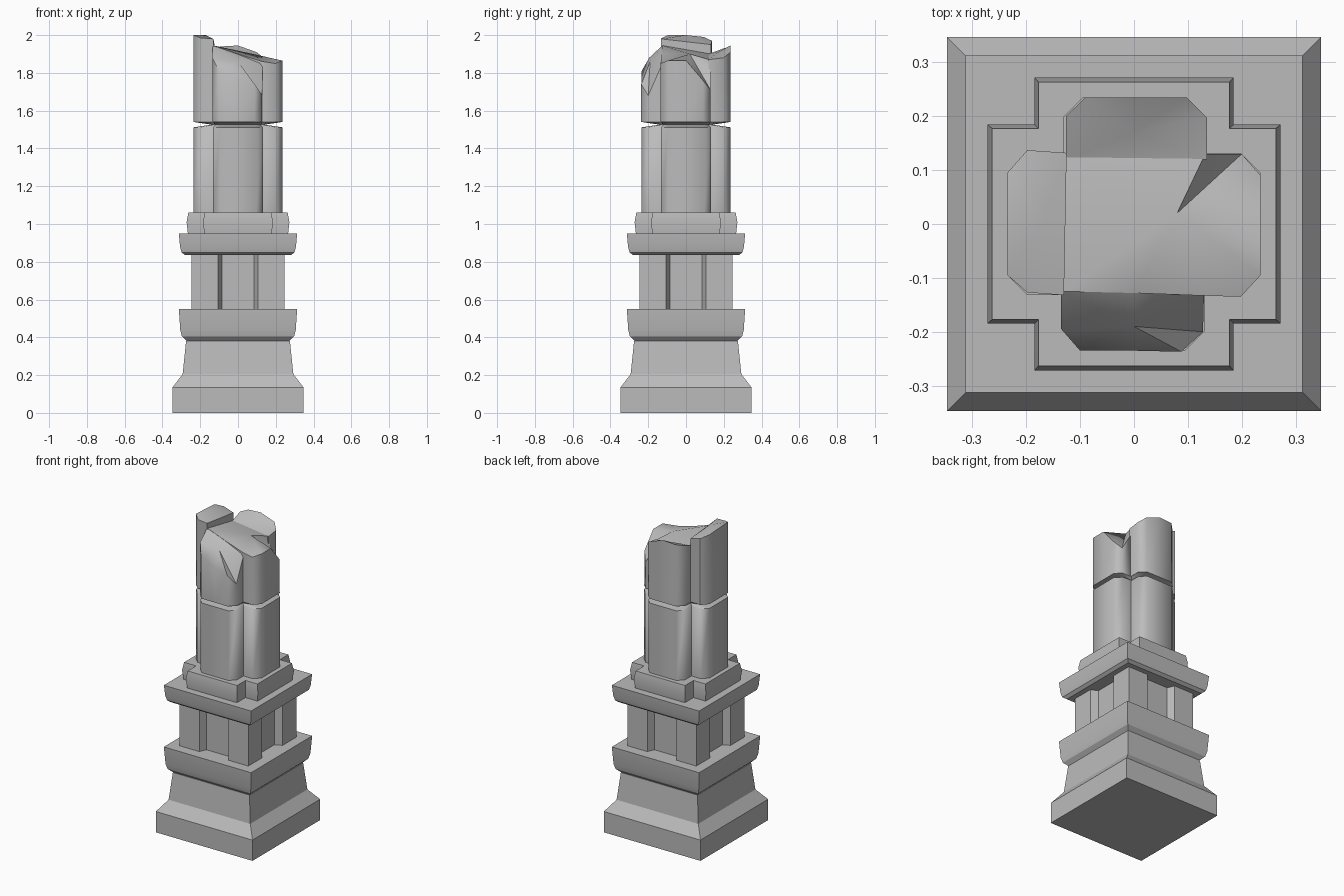
import bpy, bmesh, math

cube = bpy.data.objects.get("Cube")
if cube:
    bpy.data.objects.remove(cube, do_unlink=True)

stone = bpy.data.materials.new("grey_stone")
stone.use_nodes = True
GREY = (0.5, 0.5, 0.5, 1)
stone.diffuse_color = GREY
bsdf = stone.node_tree.nodes["Principled BSDF"]
bsdf.inputs["Base Color"].default_value = GREY
bsdf.inputs["Roughness"].default_value = 0.9


def finish(name, bm, angle):
    """Turn a bmesh into a stone object, keeping edges above the angle sharp."""
    bmesh.ops.recalc_face_normals(bm, faces=bm.faces[:])
    mesh = bpy.data.meshes.new(name)
    bm.to_mesh(mesh)
    bm.free()
    mesh.materials.append(stone)
    obj = bpy.data.objects.new(name, mesh)
    bpy.context.collection.objects.link(obj)
    bpy.ops.object.select_all(action='DESELECT')
    obj.select_set(True)
    bpy.context.view_layer.objects.active = obj
    bpy.ops.object.shade_smooth_by_angle(angle=math.radians(angle))
    return obj


def skin(bm, rings):
    """Bridge rings of 3D points; return the vertex rings."""
    loops = [[bm.verts.new(p) for p in ring] for ring in rings]
    for low, high in zip(loops, loops[1:]):
        for i in range(len(low)):
            j = (i + 1) % len(low)
            bm.faces.new((low[i], low[j], high[j], high[i]))
    return loops


def loft(name, sections, angle=30):
    """Closed solid through (outline, z) sections."""
    bm = bmesh.new()
    loops = skin(bm, [[(x, y, z) for x, y in pts] for pts, z in sections])
    bm.faces.new(loops[0][::-1])
    bm.faces.new(loops[-1])
    return finish(name, bm, angle)


def four_sided(side):
    """Repeat the points of the front side around the four sides."""
    pts = []
    for _ in range(4):
        pts += side
        side = [(-y, x) for x, y in side]
    return pts


def square(w):
    return four_sided([(-w, -w)])


def cross(reach, half):
    return four_sided([(-half, -half), (-half, -reach), (half, -reach)])


def lobed(reach, half, cut):
    return four_sided([(-half, -half), (-half, cut - reach), (cut - half, -reach),
                       (half - cut, -reach), (half, cut - reach)])


# Square pedestal parts
loft("plinth", [(square(w), z) for w, z in
                [(0.347, 0), (0.347, 0.135), (0.293, 0.205), (0.275, 0.38)]])
loft("lower_moulding", [(square(w), z) for w, z in
                        [(0.272, 0.38), (0.297, 0.405), (0.306, 0.44), (0.313, 0.55)]])
W = 0.247
panelled = four_sided([(-W, -W), (-0.105, -W), (-0.085, 0.045 - W),
                       (0.085, 0.045 - W), (0.105, -W)])
loft("recessed_die", [(panelled, 0.545), (panelled, 0.84)])
loft("upper_moulding", [(square(w), z) for w, z in
                        [(0.28, 0.835), (0.299, 0.85), (0.307, 0.88), (0.313, 0.95)]])

# Cross shaped foot under the shaft
loft("cross_foot", [(cross(0.265, 0.178), 0.945), (cross(0.272, 0.185), 1.01),
                    (cross(0.263, 0.177), 1.06)])

# Lower shaft, ending in the notched joint
full = lobed(0.235, 0.132, 0.037)
loft("lower_shaft", [(full, 1.05), (full, 1.512), (lobed(0.14, 0.12, 0.015), 1.526),
                     (full, 1.54)], 50)


def broken_column(name, rim, peak):
    """Prism from the joint up to an uneven rim, with a centre point on top."""
    bm = bmesh.new()
    low, high = skin(bm, [[(x, y, 1.54) for x, y, _ in rim], rim])
    bm.faces.new(low[::-1])
    tip = bm.verts.new(peak)
    for i in range(len(high)):
        bm.faces.new((high[i - 1], high[i], tip))
    return finish(name, bm, 50)


# Broken upper shaft: tall lobe, back lobe, front lobe, core with side lobe
broken_column("right_tall_lobe", [
    (-0.13, -0.132, 1.98), (-0.125, 0.132, 1.95), (-0.198, 0.137, 1.97),
    (-0.235, 0.095, 1.99), (-0.235, -0.095, 2.0), (-0.198, -0.127, 1.985)],
    (-0.17, 0, 2.0))
broken_column("back_lobe", [
    (-0.126, 0.12, 1.9), (0.135, 0.12, 1.87), (0.135, 0.198, 1.88), (0.098, 0.235, 1.91),
    (0, 0.235, 1.945), (-0.09, 0.235, 1.94), (-0.126, 0.2, 1.93)], (0, 0.17, 1.91))
broken_column("front_lobe", [
    (0.13, -0.125, 1.85), (0, -0.125, 1.9), (-0.135, -0.125, 1.945),
    (-0.135, -0.195, 1.88), (-0.1, -0.235, 1.81), (0, -0.235, 1.765),
    (0.088, -0.237, 1.74), (0.128, -0.2, 1.68)], (0, -0.19, 1.86))
broken_column("core_and_left_lobe", [
    (-0.13, -0.125, 1.945), (0, -0.128, 1.9), (0.13, -0.133, 1.86), (0.198, -0.135, 1.85),
    (0.235, -0.095, 1.865), (0.235, 0, 1.865), (0.235, 0.09, 1.76), (0.2, 0.13, 1.71),
    (0.135, 0.13, 1.82), (0.13, 0.125, 1.87), (-0.125, 0.132, 1.9)], (0.08, 0.02, 1.9))
